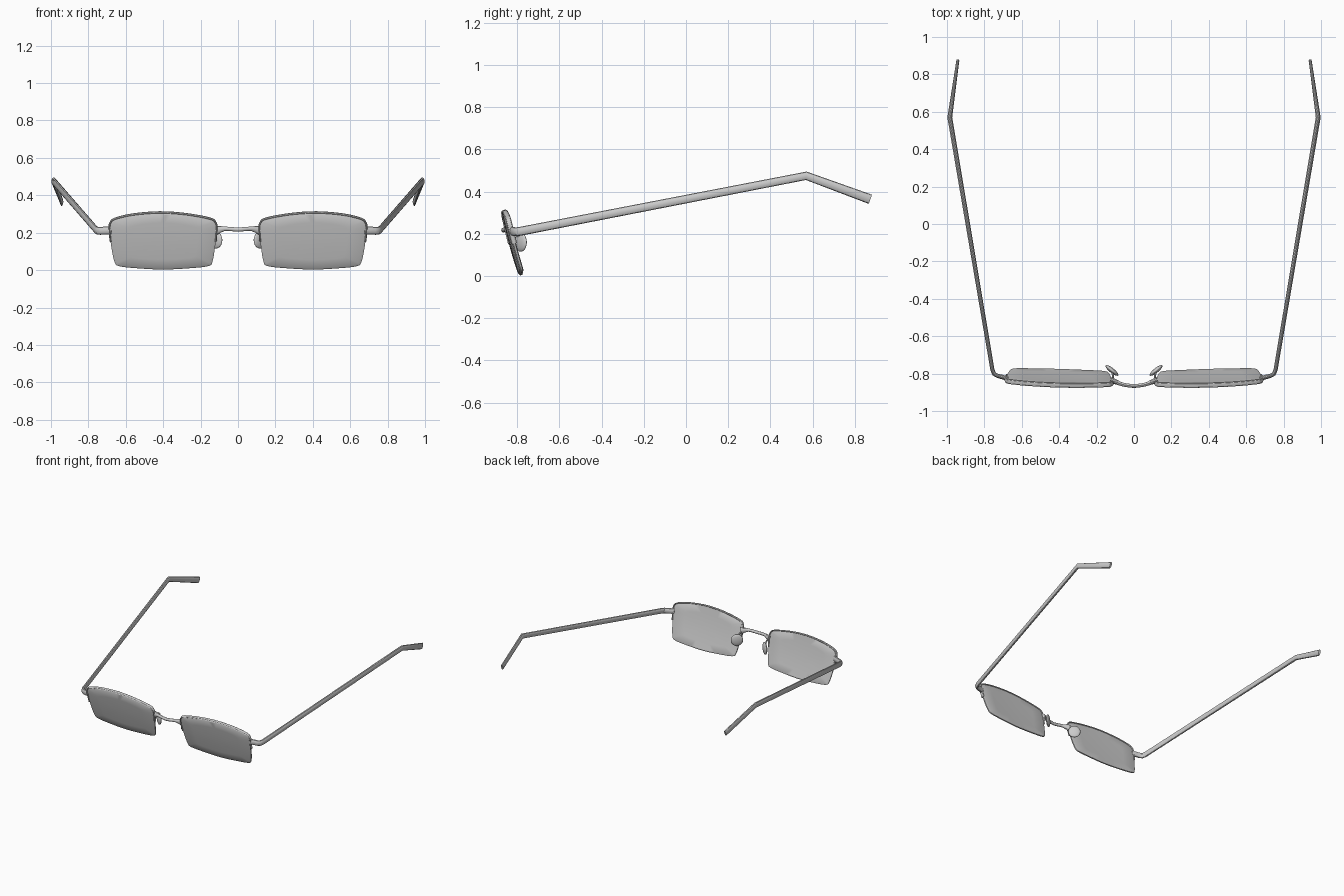
import bpy, math
from mathutils import Vector

if "Cube" in bpy.data.objects:
    bpy.data.objects.remove(bpy.data.objects["Cube"])

LENS_UP = Vector((0, -1, -0.27)).normalized()   # lens facing direction


def make(name, verts, faces, mirror=True, angle=32):
    me = bpy.data.meshes.new(name)
    me.from_pydata([tuple(v) for v in verts], [], faces)
    ob = bpy.data.objects.new(name, me)
    bpy.context.collection.objects.link(ob)
    bpy.ops.object.select_all(action='DESELECT')
    ob.select_set(True)
    bpy.context.view_layer.objects.active = ob
    bpy.ops.object.mode_set(mode='EDIT')
    bpy.ops.mesh.select_all(action='SELECT')
    bpy.ops.mesh.normals_make_consistent(inside=False)
    bpy.ops.object.mode_set(mode='OBJECT')
    bpy.ops.object.shade_smooth_by_angle(angle=math.radians(angle))
    if mirror:
        ob.modifiers.new("Mirror", 'MIRROR')
    return ob


def spline(pts, steps, closed=False):
    """Catmull-Rom through the points."""
    pts = [Vector(p) for p in pts]
    n, out = len(pts), []
    get = (lambda i: pts[i % n]) if closed else (lambda i: pts[max(0, min(n - 1, i))])
    for i in range(n if closed else n - 1):
        a, b, c, d = (get(i + k) for k in (-1, 0, 1, 2))
        for s in range(steps):
            t = s / steps
            out.append(0.5 * (2 * b + (c - a) * t + (2 * a - 5 * b + 4 * c - d) * t * t
                              + (3 * b - a - 3 * c + d) * t ** 3))
    if not closed:
        out.append(pts[-1])
    return out


def sweep(name, path, radii, up=Vector((0, 0, 1)), sides=12, mirror=True):
    """Elliptic tube; radii = (sideways, along up) per path point."""
    path = [Vector(p) for p in path]
    n, verts, faces = len(path), [], []
    for i, p in enumerate(path):
        t = Vector((0, 0, 0))
        if i > 0:
            t += (p - path[i - 1]).normalized()
        if i < n - 1:
            t += (path[i + 1] - p).normalized()
        t.normalize()
        s = t.cross(up).normalized()
        u = s.cross(t)
        ra, rb = radii[i]
        for k in range(sides):
            w = 2 * math.pi * k / sides
            verts.append(p + s * ra * math.cos(w) + u * rb * math.sin(w))
    for i in range(n - 1):
        for k in range(sides):
            a, b = i * sides + k, i * sides + (k + 1) % sides
            faces.append((a, b, b + sides, a + sides))
    faces += [tuple(range(sides)), tuple(range((n - 1) * sides, n * sides))]
    return make(name, verts, faces, mirror)


def on_lens(x, z, offset=0.0):
    """Point on the tilted, slightly wrapped lens surface."""
    wrap = 0.018 * (max(x - 0.1, 0) / 0.6) ** 2
    bow = -0.006 * (1 - ((z - 0.16) / 0.16) ** 2)
    return Vector((x, -0.866 + 0.265 * (0.31 - z) + wrap + bow, z)) + LENS_UP * offset


# Lens outline (x, z), from bottom centre round the outer side
outline = spline([(0.40, 0.004), (0.54, 0.011), (0.635, 0.022), (0.66, 0.045), (0.678, 0.13),
                  (0.687, 0.22), (0.682, 0.255), (0.655, 0.276), (0.56, 0.298), (0.42, 0.309),
                  (0.28, 0.300), (0.15, 0.276), (0.12, 0.255), (0.114, 0.22), (0.122, 0.13),
                  (0.137, 0.045), (0.16, 0.022), (0.26, 0.011)], 4, True)

# Lenses: concentric rings on front and back with a bevelled edge
n = len(outline)
centre = Vector((0.40, 0.155))
rings = [(0.3, 0.009), (0.65, 0.009), (0.95, 0.009), (1.0, 0.004),
         (1.0, -0.004), (0.95, -0.009), (0.65, -0.009), (0.3, -0.009)]
verts, faces = [], []
for s, off in rings:
    for p in outline:
        q = centre + (p - centre) * s
        verts.append(on_lens(q.x, q.y, off))
for r in range(len(rings) - 1):
    for k in range(n):
        a, b = r * n + k, r * n + (k + 1) % n
        faces.append((a, b, b + n, a + n))
for base, off in ((0, 0.009), ((len(rings) - 1) * n, -0.009)):
    verts.append(on_lens(centre.x, centre.y, off))
    faces += [(base + k, base + (k + 1) % n, len(verts) - 1) for k in range(n)]
make("lenses", verts, faces)

# Half rims over the top of each lens
rim = [on_lens(p.x, p.y) for p in outline if p.y > 0.135]
sweep("half_rims", rim, [(0.005, 0.013)] * len(rim), LENS_UP, 8)

# Bridge, flaring where it meets the rims
half = [(0.118, -0.836, 0.212), (0.095, -0.845, 0.218), (0.06, -0.858, 0.221), (0, -0.866, 0.217)]
pts = half + [(-x, y, z) for x, y, z in half[-2::-1]]
path = spline(pts, 4)
sweep("bridge", path,
      [(0.010 + 0.3 * max(abs(p.x) - 0.07, 0) * 0.4, 0.011 + 0.3 * max(abs(p.x) - 0.07, 0))
       for p in path], mirror=False)

# Temples: end piece, hinge bend, long arm and dropped ear tip
temple = [(0.675, -0.828, 0.213), (0.705, -0.818, 0.212), (0.732, -0.811, 0.210),
          (0.748, -0.801, 0.210), (0.757, -0.780, 0.213), (0.985, 0.570, 0.475),
          (0.942, 0.873, 0.364)]
sweep("temples", temple, [(0.012, 0.021), (0.012, 0.021), (0.011, 0.021), (0.011, 0.021),
                          (0.011, 0.021), (0.013, 0.020), (0.008, 0.023)])

# Nose pad arms
arm = spline([(0.117, -0.835, 0.20), (0.112, -0.815, 0.205), (0.117, -0.795, 0.19),
              (0.122, -0.785, 0.165)], 4)
sweep("nose_pad_arms", arm, [(0.005, 0.005)] * len(arm), Vector((1, 0, 0)), 8)

# Nose pads: flattened ellipsoids turned toward the nose
wide = Vector((0.07, 0.056, 0.0)).normalized()
thin = Vector((-wide.y, wide.x, 0))
tall = Vector((0.0, 0.0, 1.0))
mid = Vector((0.118, -0.783, 0.160))
verts, faces, seg, rows = [], [], 20, 10
for j in range(1, rows):
    f = math.pi * j / rows
    for k in range(seg):
        w = 2 * math.pi * k / seg
        verts.append(mid + wide * 0.043 * math.sin(f) * math.cos(w)
                     + thin * 0.013 * math.sin(f) * math.sin(w) + tall * 0.045 * math.cos(f))
for j in range(rows - 2):
    for k in range(seg):
        a, b = j * seg + k, j * seg + (k + 1) % seg
        faces.append((a, b, b + seg, a + seg))
for base, z in ((0, 0.045), ((rows - 2) * seg, -0.045)):
    verts.append(mid + tall * z)
    faces += [(base + k, base + (k + 1) % seg, len(verts) - 1) for k in range(seg)]
make("nose_pads", verts, faces, angle=60)
